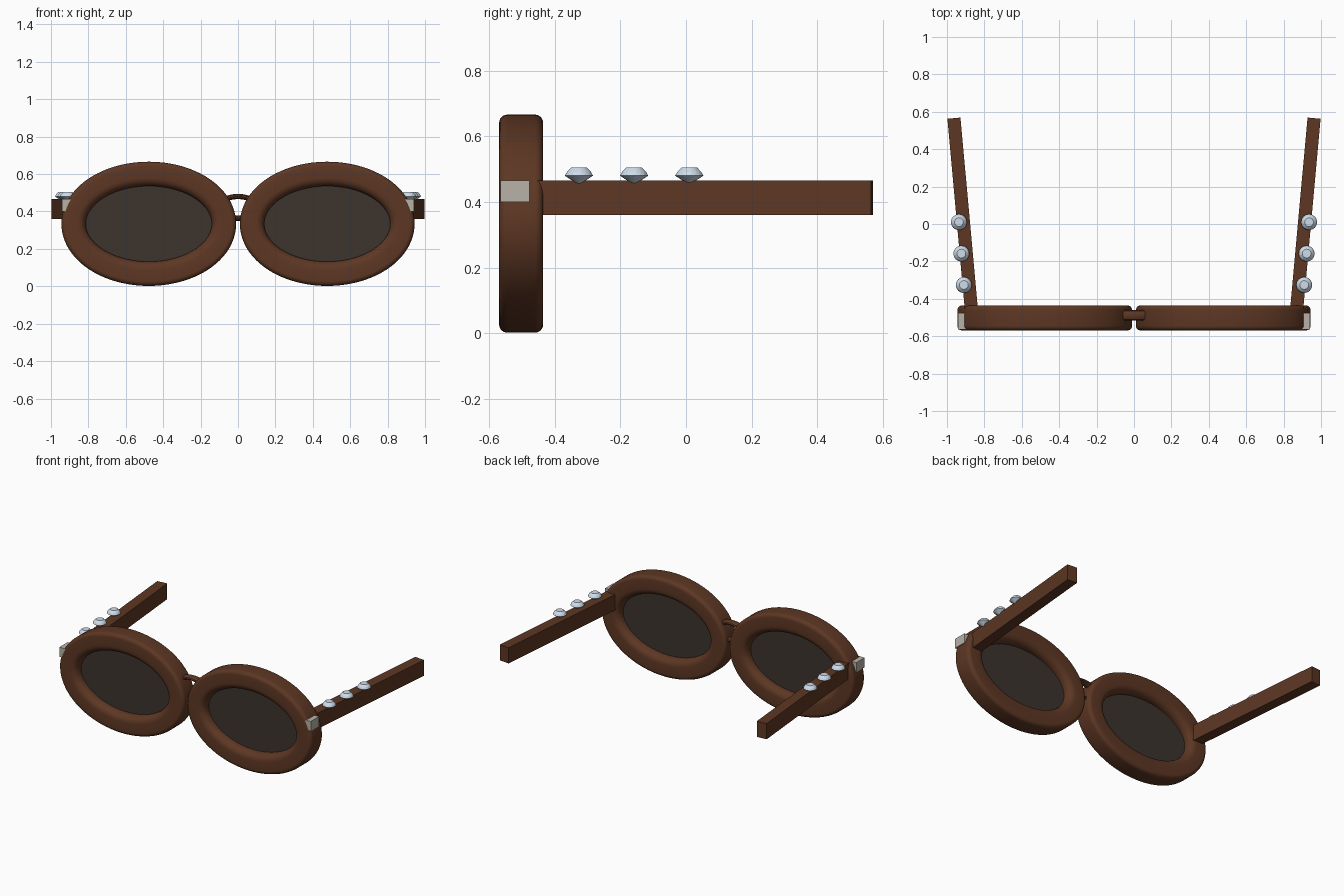
import bpy, bmesh, math
from mathutils import Matrix

if "Cube" in bpy.data.objects:
    bpy.data.objects.remove(bpy.data.objects["Cube"])


def material(name, rgb):
    m = bpy.data.materials.new(name)
    m.diffuse_color = (*rgb, 1)
    m.use_nodes = True
    m.node_tree.nodes["Principled BSDF"].inputs["Base Color"].default_value = m.diffuse_color
    return m


WOOD = material("brown_frame", (0.11, 0.038, 0.017))
DARK = material("dark_lens", (0.045, 0.034, 0.027))
METAL = material("hinge_metal", (0.48, 0.45, 0.39))
GEM = material("clear_gem", (0.62, 0.72, 0.82))


def finish(name, bm, mat, smooth=False):
    bmesh.ops.recalc_face_normals(bm, faces=bm.faces)
    me = bpy.data.meshes.new(name)
    bm.to_mesh(me)
    bm.free()
    ob = bpy.data.objects.new(name, me)
    bpy.context.collection.objects.link(ob)
    me.materials.append(mat)
    if smooth:
        bpy.ops.object.select_all(action='DESELECT')
        bpy.context.view_layer.objects.active = ob
        ob.select_set(True)
        bpy.ops.object.shade_smooth_by_angle(angle=math.radians(35))
    return ob


def ring(name, centre, a, b, section, mat, n):
    """Sweep a closed (outward, depth) section around an ellipse in the xz plane."""
    bm = bmesh.new()
    loops = []
    for i in range(n):
        t = 2 * math.pi * i / n
        nx, nz = b * math.cos(t), a * math.sin(t)
        k = math.hypot(nx, nz)
        loops.append([bm.verts.new((centre[0] + a * math.cos(t) + u * nx / k, centre[1] + v,
                                    centre[2] + b * math.sin(t) + u * nz / k)) for u, v in section])
    m = len(section)
    for i in range(n):
        p, q = loops[i], loops[(i + 1) % n]
        for j in range(m):
            bm.faces.new((p[j], p[(j + 1) % m], q[(j + 1) % m], q[j]))
    return finish(name, bm, mat, True)


def box(name, centre, size, mat, turn=0):
    bm = bmesh.new()
    bmesh.ops.create_cube(bm, size=1, matrix=Matrix.Translation(centre)
                          @ Matrix.Rotation(turn, 4, 'Z') @ Matrix.Diagonal((*size, 1)))
    return finish(name, bm, mat)


def rounded_section(w, d, r_out, r_in, steps=6):
    pts = []
    for k, (su, sv, r) in enumerate(((1, 1, r_out), (-1, 1, r_in), (-1, -1, r_in), (1, -1, r_out))):
        for i in range(steps + 1):
            t = (k + i / steps) * math.pi / 2
            pts.append((su * (w - r) + r * math.cos(t), sv * (d - r) + r * math.sin(t)))
    return pts


def gem(name, loc, r, n=16):
    bm = bmesh.new()
    # table, crown, girdle rings, then the pavilion point
    rings = []
    for k, (rad, z) in enumerate(((0.55, 0.025), (0.86, 0.012), (1.0, 0.0))):
        off = 0.5 * (k % 2)
        rings.append([bm.verts.new((loc[0] + r * rad * math.cos(2 * math.pi * (i + off) / n),
                                    loc[1] + r * rad * math.sin(2 * math.pi * (i + off) / n),
                                    loc[2] + z)) for i in range(n)])
    table, crown, girdle = rings
    tip = bm.verts.new((loc[0], loc[1], loc[2] - 0.028))
    bm.faces.new(table)
    for i in range(n):
        j = (i + 1) % n
        bm.faces.new((table[i], crown[i], table[j]))
        bm.faces.new((table[j], crown[i], crown[j]))
        bm.faces.new((girdle[i], girdle[j], crown[i]))
        bm.faces.new((crown[i], girdle[j], crown[j]))
        bm.faces.new((girdle[j], girdle[i], tip))
    return finish(name, bm, GEM)


rim_section = rounded_section(0.065, 0.067, 0.025, 0.045)
wire = [(0.014 * math.cos(t * math.pi / 6), 0.027 * math.sin(t * math.pi / 6)) for t in range(12)]

for s, side in ((-1, "left"), (1, "right")):
    # rim and lens
    c = (s * 0.477, -0.502, 0.334)
    ring(f"{side}_rim", c, 0.402, 0.267, rim_section, WOOD, 96)
    bm = bmesh.new()
    bmesh.ops.create_cone(bm, cap_ends=True, segments=96, radius1=1, radius2=1, depth=1,
                          matrix=Matrix.Translation(c) @ Matrix.Diagonal((0.35, 0.02, 0.22, 1))
                          @ Matrix.Rotation(math.pi / 2, 4, 'X'))
    finish(f"{side}_lens", bm, DARK, True)
    # hinge block and splayed temple arm
    box(f"{side}_hinge", (s * 0.905, -0.521, 0.433), (0.07, 0.088, 0.065), METAL)
    box(f"{side}_temple", (s * 0.9165, 0.058, 0.413), (0.07, 1.02, 0.106), WOOD, -s * math.radians(5.2))
    # three gems along the arm
    for i, (x, y) in enumerate(((0.91, -0.326), (0.923, -0.158), (0.936, 0.01))):
        gem(f"{side}_gem_{i + 1}", (s * x, y, 0.48), 0.043)

# bridge loop between the rims
ring("bridge", (0, -0.488, 0.422), 0.10, 0.058, wire, WOOD, 48)
